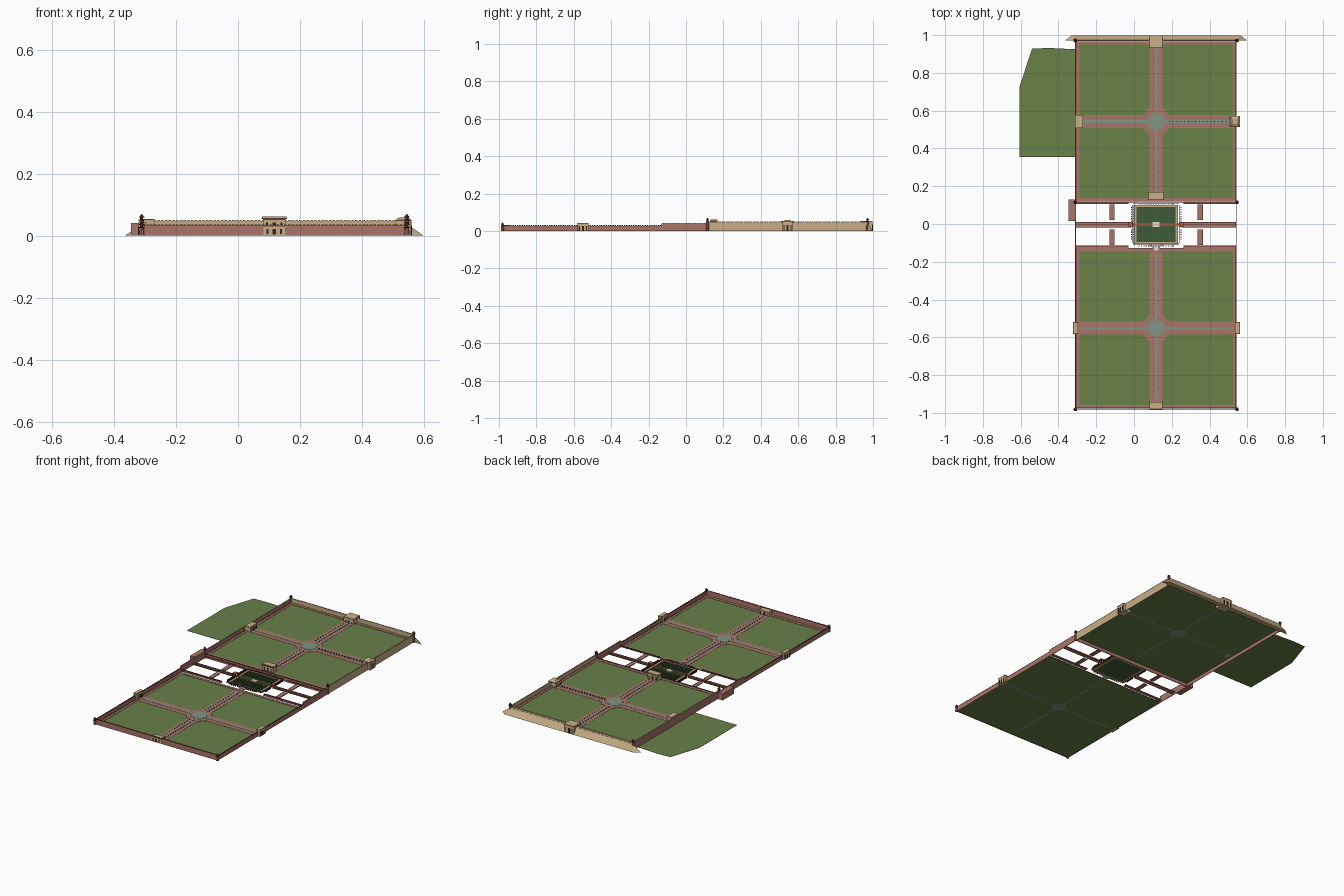
import bpy, bmesh, math
from mathutils import Matrix, Vector

cube = bpy.data.objects.get("Cube")
if cube:
    bpy.data.objects.remove(cube)

CX = 0.117   # x of the garden axis; parts are laid out around it
W = 0.424    # half width of a garden square


def material(name, r, g, b):
    m = bpy.data.materials.new(name)
    m.use_nodes = True
    col = [(c / 255) ** 2.2 for c in (r, g, b)] + [1]
    m.diffuse_color = col
    m.node_tree.nodes["Principled BSDF"].inputs["Base Color"].default_value = col
    return m


GRASS = material("grass green", 104, 128, 74)
PINK = material("pink sandstone", 168, 116, 104)
BEIGE = material("beige stone", 198, 172, 134)
BROWN = material("dark red brown", 100, 58, 48)
WATER = material("grey green water", 128, 148, 132)
POOL = material("dark pool green", 66, 94, 60)
MARBLE = material("white marble", 222, 218, 206)
ORANGE = material("orange brick", 178, 96, 60)
DARK = material("dark opening", 48, 40, 36)


def finish(name, bm, mat):
    bmesh.ops.recalc_face_normals(bm, faces=bm.faces)
    me = bpy.data.meshes.new(name)
    bm.to_mesh(me)
    bm.free()
    me.materials.append(mat)
    ob = bpy.data.objects.new(name, me)
    bpy.context.collection.objects.link(ob)
    ob.location.x = CX
    return ob


def boxes(name, mat, items):
    """Each item is centre x, centre y, half x, half y, bottom z, top z."""
    bm = bmesh.new()
    for x, y, hx, hy, z, t in items:
        m = Matrix.Translation((x, y, (z + t) / 2)) @ Matrix.Diagonal((2 * hx, 2 * hy, t - z, 1))
        bmesh.ops.create_cube(bm, size=1, matrix=m)
    return finish(name, bm, mat)


def loft(name, mat, low, high, z0, z1):
    bm = bmesh.new()
    a = [bm.verts.new((x, y, z0)) for x, y in low]
    b = [bm.verts.new((x, y, z1)) for x, y in high]
    n = len(a)
    bm.faces.new(a)
    bm.faces.new(b)
    for i in range(n):
        bm.faces.new((a[i], a[(i + 1) % n], b[(i + 1) % n], b[i]))
    return finish(name, bm, mat)


def lathe(name, mat, x, y, profile, sides=8):
    bm = bmesh.new()
    rings = [[bm.verts.new((x + r * math.cos(math.tau * i / sides),
                            y + r * math.sin(math.tau * i / sides), z))
              for i in range(sides)] for r, z in profile]
    for a, b in zip(rings, rings[1:]):
        for i in range(sides):
            j = (i + 1) % sides
            bm.faces.new((a[i], a[j], b[j], b[i]))
    bm.faces.new(rings[0])
    bm.faces.new(rings[-1])
    return finish(name, bm, mat)


def wall(name, mat, cap, a, b, z0, z1):
    """Thin straight wall with a row of merlons along its top."""
    (ax, ay), (bx, by) = a, b
    hx, hy = abs(bx - ax) / 2, abs(by - ay) / 2
    t = 0.002
    boxes(name, mat, [((ax + bx) / 2, (ay + by) / 2, hx + t, hy + t, z0, z1)])
    n = int(2 * (hx + hy) / 0.012)
    row = []
    for i in range(n):
        p = Vector(a).lerp(Vector(b), (i + 0.5) / n)
        row.append((p.x, p.y, 0.004 if hx else t, 0.004 if hy else t, z1, z1 + 0.004))
    boxes(name + "_merlons", cap, row)


def garden(level, cy, z):
    """Square lawn with crossing paths, water channels and central basin."""
    g = z + 0.002
    boxes(level + "_lawn", GRASS, [(0, cy, W, W, z, g)])
    p = g + 0.001
    boxes(level + "_paths", PINK, [
        (0, cy, 0.034, W, g, p), (0, cy, W, 0.034, g, p + 0.0002),
        (0, cy, 0.066, 0.048, g, p + 0.0004), (0, cy, 0.048, 0.066, g, p + 0.0006)])
    e = 0.009
    boxes(level + "_edge_walks", PINK,
          [(s * (W - e), cy, e, W, g, p + 0.0008) for s in (-1, 1)] +
          [(0, cy + s * (W - e), W, e, g, p + 0.001) for s in (-1, 1)])
    boxes(level + "_walk_kerbs", BROWN,
          [(s * (W - 0.003), cy, 0.001, W, g, p + 0.002) for s in (-1, 1)])
    c = p + 0.0014
    boxes(level + "_channels", WATER, [(0, cy, 0.007, W - 0.03, z - 0.0005, c),
                                       (0, cy, W - 0.028, 0.007, z - 0.0005, c + 0.0002)])
    boxes(level + "_basin", WATER, [(0, cy, 0.041, 0.032, z - 0.0006, c + 0.0004),
                                    (0, cy, 0.032, 0.041, z - 0.0006, c + 0.0006)])


def gate(name, x, y, hx, hy, z0, z1, axis, vault=False):
    """Gatehouse with dark arches on its two passage faces and a parapet."""
    boxes(name, BEIGE, [(x, y, hx, hy, z0, z1)])
    h = z0 + 0.65 * (z1 - z0)
    if axis == "x":
        doors = [(x, y, hx + 0.001, 0.006, z0 + 0.001, h)]
        doors += [(x, y + s * hy * 0.65, hx + 0.001, 0.003, z0 + 0.004, h) for s in (-1, 1)]
    else:
        doors = [(x, y, 0.006, hy + 0.001, z0 + 0.001, h)]
        doors += [(x + s * hx * 0.65, y, 0.003, hy + 0.001, z0 + 0.004, h) for s in (-1, 1)]
    boxes(name + "_arches", DARK, doors)
    boxes(name + "_cornice", BROWN, [(x, y, hx + 0.001, hy + 0.001, z1 - 0.003, z1 - 0.001)])
    if vault:
        outer = [(x + i * hx, y + j * hy) for i, j in ((-1, -1), (1, -1), (1, 1), (-1, 1))]
        inner = [(x + i * hx * 0.6, y + j * hy * 0.5) for i, j in ((-1, -1), (1, -1), (1, 1), (-1, 1))]
        loft(name + "_vault", BEIGE, outer, inner, z1, z1 + 0.008)


# Two garden terraces
LOW, HIGH = -0.551, 0.543
garden("lower", LOW, 0.001)
garden("upper", HIGH, 0.02)

# Enclosing walls
f, m0, m1, b = LOW - W - 0.004, -0.128, 0.115, HIGH + W + 0.004
E = W + 0.003
wall("front_wall", PINK, BROWN, (-E, f), (E, f), 0, 0.032)
wall("back_wall", BEIGE, BEIGE, (-E, b), (E, b), 0, 0.047)
for side, s in (("left", 1), ("right", -1)):
    wall(side + "_lower_wall", PINK, BROWN, (s * E, f), (s * E, m0), 0, 0.027)
    wall(side + "_middle_wall", PINK, PINK, (s * E, m0), (s * E, m1), 0, 0.039)
    wall(side + "_upper_wall", BEIGE if s > 0 else PINK, BEIGE, (s * E, m1), (s * E, b), 0, 0.046)
boxes("terrace_retaining_walls", PINK,
      [(0, m1, W, 0.002, 0, 0.024)] +
      [(s * 0.285, m0 + 0.006, 0.139, 0.007, 0.009, 0.012) for s in (-1, 1)] +
      [(s * 0.285, m1 - 0.004, 0.139, 0.004, 0.009, 0.014) for s in (-1, 1)])
boxes("terrace_rails", BROWN,
      [(s * 0.285, y, 0.139, 0.001, 0.012, 0.018) for s in (-1, 1) for y in (m0 + 0.011, m1 - 0.008)] +
      [(0, m1, W, 0.001, 0.024, 0.028)])

# Battered embankment behind the back wall
loft("back_embankment", BEIGE,
     [(-0.482, b), (0.482, b), (0.448, 0.998), (-0.448, 0.998)],
     [(-E, b), (E, b), (E, b + 0.003), (-E, b + 0.003)], 0, 0.038)

# Corner towers with domed kiosks
for x in (-E - 0.001, E + 0.001):
    for y, top in ((f - 0.002, 0.046), (m1, 0.07), (b, 0.07)):
        k = top - 0.022
        lathe("corner_tower", PINK, x, y, [(0.009, 0), (0.007, k)])
        lathe("tower_gallery", BROWN, x, y, [(0.007, k), (0.01, k + 0.002), (0.01, k + 0.004), (0.005, k + 0.004),
                                             (0.005, k + 0.011), (0.009, k + 0.011), (0.009, k + 0.013)])
        lathe("tower_dome", BROWN, x, y, [(0.006, k + 0.013), (0.006, k + 0.016), (0.003, k + 0.019), (0.0006, top)])

# Gatehouses and pavilions
gate("lower_left_gate", 0.43, LOW, 0.012, 0.03, 0, 0.043, "x")
gate("lower_right_gate", -0.426, LOW, 0.012, 0.03, 0, 0.043, "x")
gate("front_pavilion", 0, -0.963, 0.034, 0.02, 0.002, 0.031, "y")
gate("upper_right_gate", -0.405, HIGH, 0.018, 0.034, 0.02, 0.053, "x")
gate("upper_left_gate", 0.417, HIGH, 0.026, 0.028, 0, 0.05, "x", True)
gate("back_gate", 0, 0.966, 0.034, 0.032, 0, 0.053, "y")
gate("terrace_pavilion", 0, 0.148, 0.036, 0.018, 0.022, 0.054, "y")
boxes("terrace_pavilion_eaves", BROWN, [(0, 0.148, 0.041, 0.021, 0.054, 0.057)])
boxes("terrace_pavilion_roof", BEIGE, [(0, 0.15, 0.04, 0.019, 0.057, 0.061)])
boxes("side_hall", PINK, [(-0.446, 0.073, 0.017, 0.056, 0, 0.041)])

# Side lawn
edge = [(-0.722, 0.355), (-E, 0.355), (-E, 0.925), (-0.57, 0.932), (-0.657, 0.928), (-0.722, 0.73)]
loft("side_lawn", GRASS, edge, edge, 0, 0.001)

# Middle terrace: walks and short cross walks
F = 0.012
boxes("middle_walk", PINK, [(s * 0.279, -0.004, 0.145, 0.014, F - 0.003, F) for s in (-1, 1)])
boxes("middle_walk_kerbs", BROWN, [(s * 0.279, -0.004 + t * 0.013, 0.145, 0.0015, F, F + 0.002)
                                   for s in (-1, 1) for t in (-1, 0, 1)])
boxes("cross_walks", PINK, [(s * 0.233, y, 0.014, 0.041, F - 0.003, F) for s in (-1, 1) for y in (0.062, -0.07)])
boxes("cross_walk_kerbs", BROWN, [(s * 0.233 + t * 0.013, y, 0.001, 0.041, F, F + 0.001)
                                  for s in (-1, 1) for t in (-1, 1) for y in (0.062, -0.07)])

# Great pool with surround, causeway, island and fountain jets
boxes("pool_water", POOL, [(0, -0.002, 0.105, 0.092, F - 0.003, F)])
boxes("pool_surround", BEIGE, [(s * 0.11, -0.002, 0.006, 0.102, F - 0.003, F + 0.002) for s in (-1, 1)] +
      [(0, -0.002 + s * 0.097, 0.116, 0.005, F - 0.003, F + 0.002) for s in (-1, 1)])
boxes("pool_causeway", ORANGE, [(0, -0.003, 0.135, 0.005, F, F + 0.004)])
boxes("pool_island", MARBLE, [(0, -0.003, 0.018, 0.013, F, F + 0.006)])
boxes("pool_jets", DARK, [(i * 0.0125, -0.002 + j * 0.0125, 0.0015, 0.0015, F, F + 0.005)
                          for i in range(-8, 9) for j in range(-7, 8) if abs(j) > 1])
boxes("pool_parapet", BROWN, [(s * 0.122, 0.0, 0.002, 0.1, F - 0.003, F + 0.006) for s in (-1, 1)] +
      [(0, y, 0.122, 0.0015, F - 0.003, F + 0.006) for y in (0.108, -0.106)])
boxes("parapet_posts", DARK, [(s * 0.131, -0.08 + i * 0.012, 0.003, 0.003, F - 0.003, F + 0.006)
                              for s in (-1, 1) for i in range(15) if abs(i - 6) > 1] +
      [(i * 0.013, y, 0.003, 0.002, F - 0.003, F + 0.006) for i in range(-7, 8) for y in (0.102, -0.117)])

# Small pavilions at both causeway ends
for s in (-1, 1):
    x = s * 0.133
    boxes("causeway_pavilion_posts", BROWN, [(x + i * 0.009, -0.003 + j * 0.009, 0.0015, 0.0015, F - 0.003, 0.027)
                                             for i in (-1, 1) for j in (-1, 1)])
    boxes("causeway_pavilion_roof", ORANGE, [(x, -0.003, 0.012, 0.013, 0.027, 0.03)])

# Marble throne and cascade below the pool
boxes("marble_throne", MARBLE, [(0, -0.121, 0.02, 0.007, F - 0.003, F + 0.004),
                                (0, -0.134, 0.012, 0.007, 0.004, F)] +
      [(s * 0.03, -0.112, 0.007, 0.004, F - 0.003, F + 0.004) for s in (-1, 1)])

# Fountain jets along the channels
for cy, z in ((LOW, 0.004), (HIGH, 0.023)):
    jets = [(0.07 + i * 0.02, cy, 0.003, 0.003, z, z + 0.006) for i in range(16)] if cy > 0 else []
    jets += [(s * 0.013, cy + t * (0.08 + i * 0.025), 0.001, 0.0015, z, z + 0.005)
             for s in (-1, 1) for t in (-1, 1) for i in range(12)]
    boxes("channel_jets", DARK, jets)
